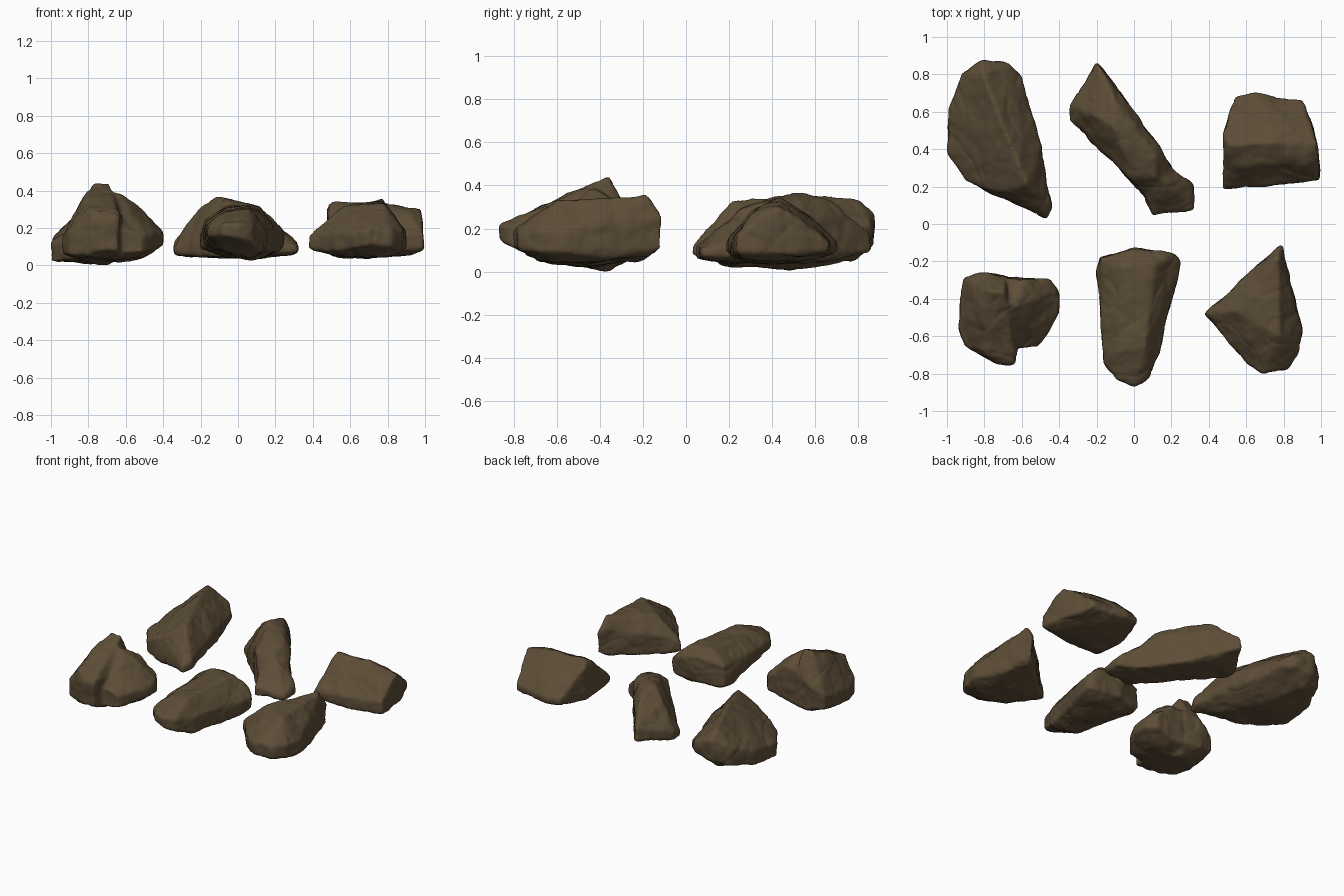
import bpy, bmesh
from mathutils import Vector, noise

if "Cube" in bpy.data.objects:
    bpy.data.objects.remove(bpy.data.objects["Cube"], do_unlink=True)

# One earthy stone colour
STONE = (0.108, 0.074, 0.038, 1)
stone = bpy.data.materials.new("brown stone")
stone.use_nodes = True
stone.diffuse_color = STONE
shader = stone.node_tree.nodes["Principled BSDF"]
shader.inputs["Base Color"].default_value = STONE
shader.inputs["Roughness"].default_value = 0.9


def add_chunk(bm, columns):
    """Convex boulder chunk around upright columns (x, y, low z, high z) in hundredths."""
    verts = []
    for x, y, low, high in columns:
        for z in (low, high):
            verts.append(bm.verts.new((x / 100, y / 100, z / 100)))
    hull = bmesh.ops.convex_hull(bm, input=verts)
    loose = [v for v in hull["geom_interior"] if isinstance(v, bmesh.types.BMVert)]
    bmesh.ops.delete(bm, geom=loose, context="VERTS")


def weather(mesh):
    """Push the surface in and out: broad lumps, chipped ledges and fine grain."""
    moves = []
    for vert in mesh.vertices:
        p = vert.co
        lumps = noise.fractal(p * 7, 1.0, 2.0, 3)
        ledges = abs(noise.noise(p * 5 + Vector((3, 1, 2))))
        grain = noise.noise(p * 40)
        crack = max(0, 0.08 - ledges) / 0.08
        moves.append(vert.normal * (0.001 + 0.010 * lumps - 0.004 * crack + 0.001 * grain))
    for vert, move in zip(mesh.vertices, moves):
        vert.co += move


def make_rock(name, *chunks):
    bm = bmesh.new()
    for columns in chunks:
        add_chunk(bm, columns)
    bmesh.ops.recalc_face_normals(bm, faces=bm.faces)
    mesh = bpy.data.meshes.new(name)
    bm.to_mesh(mesh)
    bm.free()
    rock = bpy.data.objects.new(name, mesh)
    bpy.context.collection.objects.link(rock)

    # Fuse the chunks into one skin and wear down the corners
    fuse = rock.modifiers.new("fuse", "REMESH")
    fuse.mode = "VOXEL"
    fuse.voxel_size = 0.012
    wear = rock.modifiers.new("wear", "SMOOTH")
    wear.factor = 0.5
    wear.iterations = 5
    graph = bpy.context.evaluated_depsgraph_get()
    skin = bpy.data.meshes.new_from_object(rock.evaluated_get(graph))
    rock.modifiers.clear()
    rock.data = skin
    bpy.data.meshes.remove(mesh)
    skin.name = name

    weather(skin)
    skin.materials.clear()
    skin.materials.append(stone)
    skin.polygons.foreach_set("use_smooth", [True] * len(skin.polygons))


# Large rock with a ridge running back to a raised hump
make_rock("ridged_rock", [
    (-92, 80, 9, 22), (-82, 87, 12, 27), (-68, 86, 14, 23), (-60, 79, 14, 19),
    (-57, 66, 11, 19), (-50, 42, 13, 20), (-44, 10, 9, 15), (-47, 3, 8, 12),
    (-72, 17, 3, 21), (-90, 23, 3, 13), (-100, 38, 2, 12), (-99, 60, 4, 14),
    (-80, 79, 5, 34), (-70, 52, 1, 36), (-63, 44, 2, 33), (-57, 21, 3, 33)])

# Long diagonal bar with a flat top and a low foot
make_rock("long_rock", [
    (-20, 86, 10, 18), (-15, 81, 9, 22), (-34, 63, 6, 12), (-34, 56, 6, 9),
    (-13, 37, 5, 24), (-3, 25, 4, 27), (7, 14, 5, 16), (0, 59, 5, 27),
    (12, 43, 4, 27), (22, 28, 5, 18), (-22, 58, 6, 30), (-10, 66, 4, 34),
    (-11, 52, 4, 37), (-3, 32, 4, 32), (11, 38, 4, 32), (12, 24, 4, 29)], [
    (32, 21, 7, 12), (32, 8, 7, 10), (24, 9, 6, 13), (10, 4, 6, 12),
    (6, 14, 5, 18), (22, 28, 5, 19), (14, 24, 4, 27)])

# Wedge block with a straight crest
make_rock("wedge_rock", [
    (48, 19, 9, 14), (80, 21, 7, 16), (99, 24, 9, 17), (99, 36, 9, 27),
    (98, 43, 8, 31), (90, 66, 9, 14), (65, 70, 9, 13), (54, 68, 9, 13),
    (48, 48, 8, 31), (50, 42, 5, 34), (54, 31, 4, 28), (92, 32, 5, 28),
    (72, 60, 5, 24), (75, 43, 4, 34)])

# Tall peaked rock with a side shoulder
make_rock("peaked_rock", [
    (-91, -29, 8, 17), (-80, -26, 6, 25), (-69, -28, 6, 28), (-77, -36, 1, 44),
    (-69, -36, 0, 44), (-81, -44, 2, 40), (-67, -47, 2, 38), (-94, -55, 6, 15),
    (-90, -65, 6, 18), (-80, -69, 5, 30), (-73, -75, 8, 25), (-64, -75, 8, 26),
    (-62, -60, 4, 26)], [
    (-76, -29, 5, 29), (-58, -30, 6, 31), (-45, -29, 10, 20), (-40, -36, 11, 19),
    (-40, -48, 11, 17), (-51, -66, 7, 16), (-72, -66, 6, 24), (-63, -43, 1, 39),
    (-52, -40, 4, 31), (-74, -44, 2, 39)])

# Tapering slab with a rounded nose
make_rock("nose_rock", [
    (-20, -24, 9, 17), (-18, -18, 9, 24), (0, -13, 9, 28), (22, -16, 9, 21),
    (25, -20, 9, 18), (18, -45, 7, 17), (13, -70, 8, 19), (8, -83, 12, 21),
    (0, -87, 15, 22), (-9, -84, 16, 22), (-16, -74, 16, 21), (-17, -45, 13, 21),
    (-8, -68, 8, 28), (6, -66, 5, 30), (12, -21, 5, 31), (-6, -23, 5, 32),
    (8, -45, 3, 31)])

# Three-sided rock with a raised rear tip
make_rock("pointed_rock", [
    (38, -48, 9, 16), (47, -40, 7, 20), (70, -20, 8, 23), (75, -14, 9, 28),
    (79, -11, 11, 25), (77, -18, 7, 35), (83, -33, 6, 23), (90, -58, 9, 18),
    (88, -69, 9, 19), (82, -77, 10, 19), (69, -80, 11, 20), (61, -75, 9, 18),
    (47, -58, 7, 16), (55, -47, 4, 31), (70, -43, 4, 33), (78, -60, 4, 33),
    (71, -69, 5, 26)])
